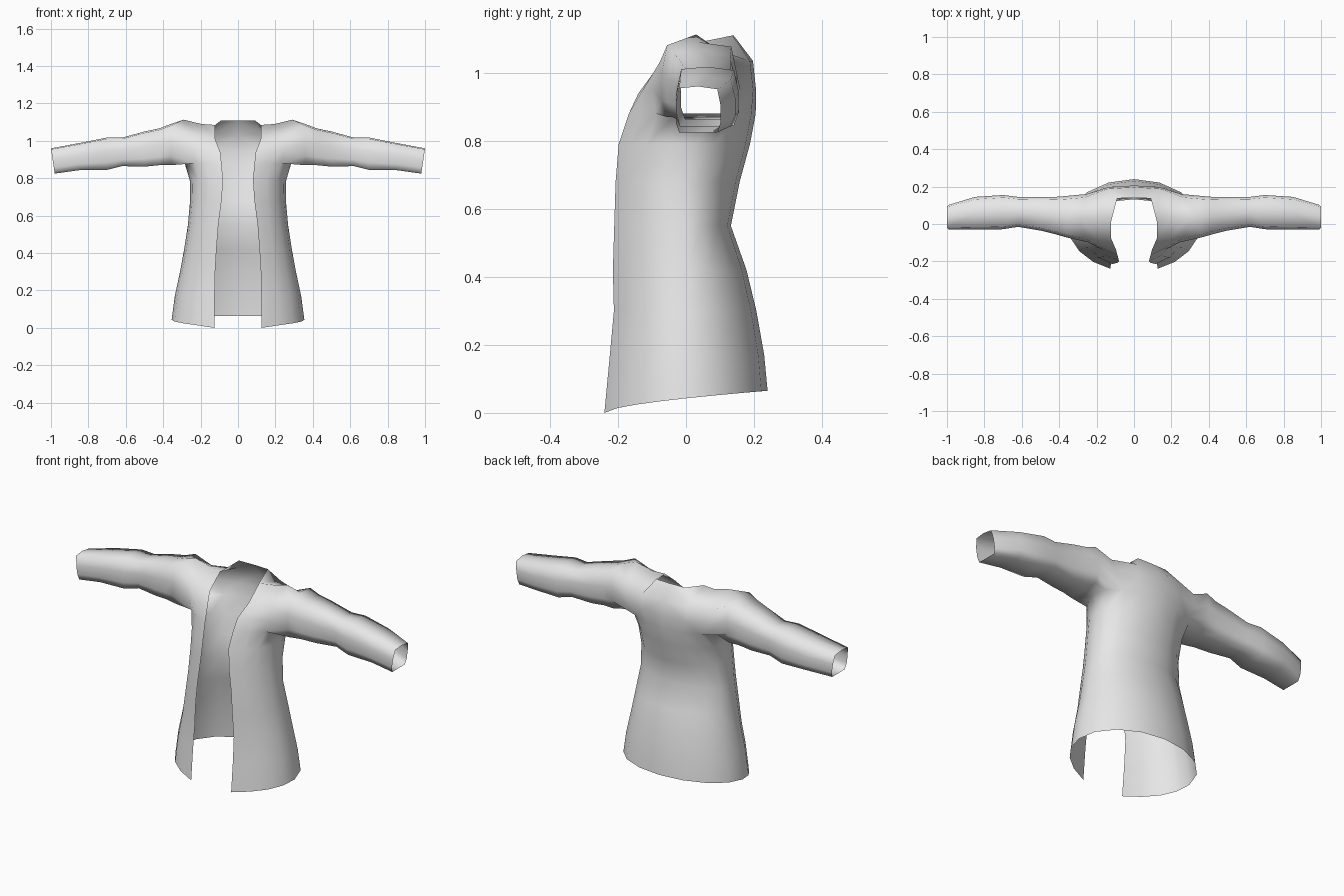
import bpy, bmesh, math

cube = bpy.data.objects.get("Cube")
if cube:
    bpy.data.objects.remove(cube, do_unlink=True)

mat = bpy.data.materials.new("light grey cloth")
mat.use_nodes = True
grey = (0.8, 0.8, 0.8, 1.0)
mat.diffuse_color = grey
mat.node_tree.nodes["Principled BSDF"].inputs["Base Color"].default_value = grey

# Torso rows: height, opening x, front y, half width, side y, back y
TORSO = [
    (0.00, 0.125, -0.240, 0.355, 0.00, 0.240),
    (0.17, 0.125, -0.224, 0.338, 0.00, 0.230),
    (0.30, 0.122, -0.212, 0.310, 0.00, 0.207),
    (0.42, 0.115, -0.215, 0.288, 0.00, 0.178),
    (0.55, 0.105, -0.211, 0.268, 0.00, 0.132),
    (0.68, 0.088, -0.207, 0.256, 0.00, 0.158),
    (0.79, 0.080, -0.198, 0.258, 0.02, 0.188),
    (0.88, 0.088, -0.168, 0.285, 0.04, 0.205),
]
# Sleeve rings: x, front y, back y, bottom z, top z
SLEEVE = [
    (0.36, -0.072, 0.150, 0.870, 1.090),
    (0.42, -0.055, 0.145, 0.870, 1.067),
    (0.50, -0.035, 0.145, 0.862, 1.050),
    (0.62, -0.015, 0.145, 0.865, 1.017),
    (0.70, -0.028, 0.155, 0.845, 1.018),
    (0.85, -0.030, 0.145, 0.843, 0.988),
    (1.00, -0.030, 0.102, 0.825, 0.960),
]
# Boxy sleeve outline, from lower front under the arm and over the top
OUTLINE = [(-1, -.55), (-.85, -1), (0, -1), (.85, -1), (1, -.55),
           (1, .15), (.85, .88), (0, 1), (-.85, .92), (-1, .15)]

bm = bmesh.new()


def points(*cos):
    return [bm.verts.new(c) for c in cos]


def strip(lower, upper):
    """Join two equal rows of vertices with quads."""
    for i in range(len(lower) - 1):
        bm.faces.new((lower[i], lower[i + 1], upper[i + 1], upper[i]))


def torso_row(z, xe, yf, w, ys, yb):
    """Half section from the front opening round the side to the back centre."""
    row = []
    t0 = math.asin(xe / w)
    for c in range(9):
        if c <= 4:
            t = t0 + (math.pi / 2 - t0) * c / 4
            y = ys - (ys - yf) * math.cos(t) / math.cos(t0)
        else:
            t = math.pi / 2 * (c / 4)
            y = ys - (yb - ys) * math.cos(t)
        x = 0.0 if c == 8 else w * math.sin(t)
        # The hem rises toward the back
        h = z if z else 0.065 * max(0.0, (y + 0.24) / 0.48) ** 0.6
        row.append(bm.verts.new((x, y, h)))
    return row


# Torso up to the armpit
rows = [torso_row(*r) for r in TORSO]
for a, b in zip(rows, rows[1:]):
    strip(a, b)
armpit = rows[-1]

# Front chest panels
chest = points((.095, -.140, .94), (.165, -.130, .945), (.245, -.098, .95))
collar = points((.122, -.078, 1.01), (.185, -.085, 1.015), (.262, -.078, 1.03))
shoulder = points((.122, .015, 1.085), (.195, .03, 1.09), (.29, .03, 1.113))
strip(armpit[:3], chest)
strip(chest, collar)
strip(collar, shoulder)

# Upper back and back of the neck
back_mid = points((.255, .160, .95), (.135, .198, .95), (0, .206, .95))
back_top = points((.265, .142, 1.035), (.14, .188, 1.035), (0, .197, 1.035))
neck = points((.09, .137, 1.11), (0, .14, 1.11))
strip(armpit[6:], back_mid)
strip(back_mid, back_top)
strip(back_top[:2], [shoulder[2], shoulder[1]])
strip(back_top[1:], neck)
bm.faces.new((back_top[1], neck[0], shoulder[0], shoulder[1]))

# Sleeve grown out of the armhole
ring = armpit[2:7] + [back_mid[0], back_top[0], shoulder[2], collar[2], chest[2]]
for x, y0, y1, z0, z1 in SLEEVE:
    lean = 0.02 if x == 1.0 else 0.0
    new = points(*[(x - lean * (1 - v) / 2,
                    (y0 + y1) / 2 + u * (y1 - y0) / 2,
                    (z0 + z1) / 2 + v * (z1 - z0) / 2) for u, v in OUTLINE])
    strip(ring + ring[:1], new + new[:1])
    ring = new

for f in bm.faces:
    f.smooth = True
mesh = bpy.data.meshes.new("open_jacket")
bm.to_mesh(mesh)
bm.free()
mesh.materials.append(mat)
jacket = bpy.data.objects.new("open_jacket", mesh)
bpy.context.collection.objects.link(jacket)

# Other half
mirror = jacket.modifiers.new("Mirror", 'MIRROR')
mirror.use_clip = True
mirror.merge_threshold = 0.001
